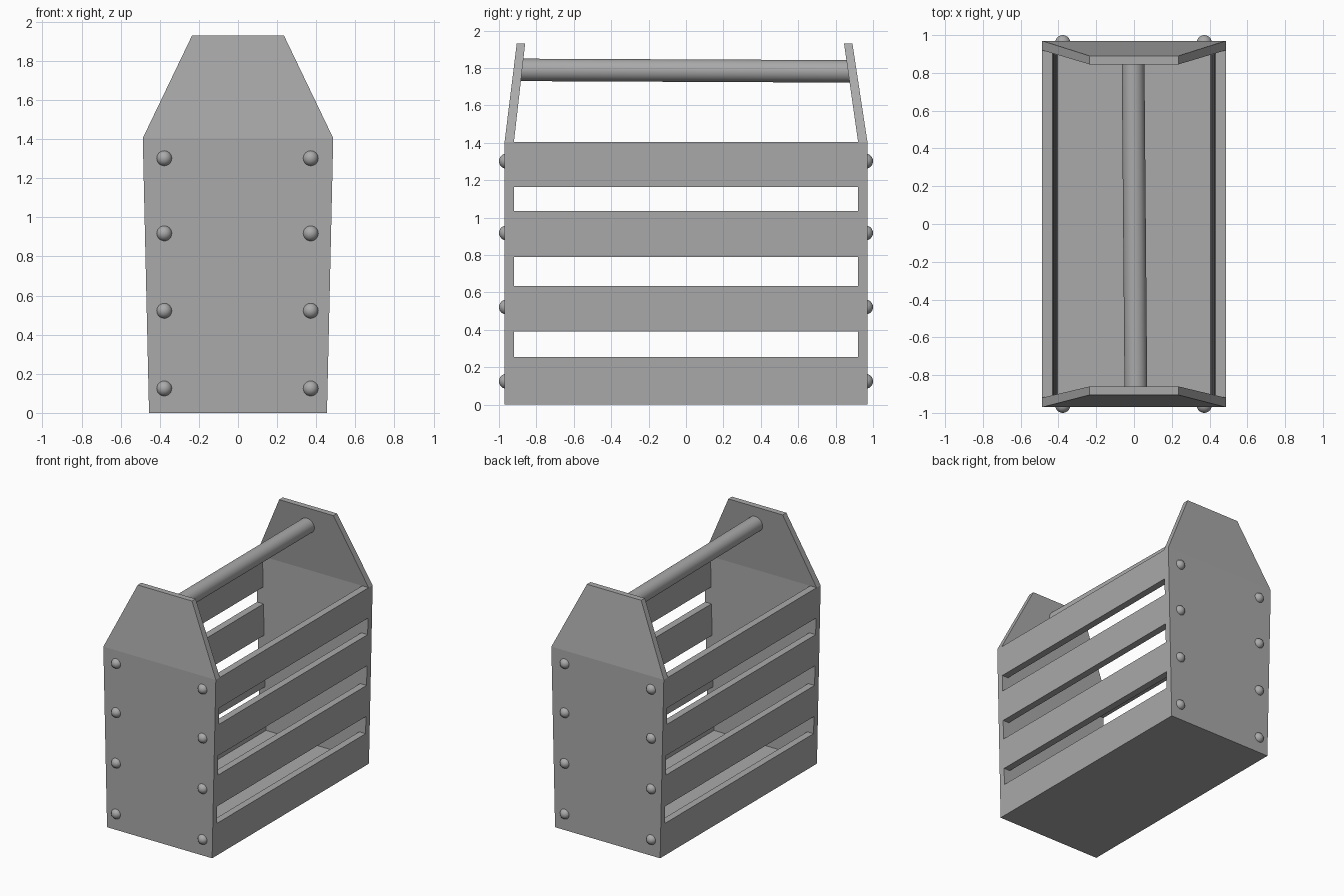
import bpy, bmesh, math
from mathutils import Vector

if "Cube" in bpy.data.objects:
    bpy.data.objects.remove(bpy.data.objects["Cube"], do_unlink=True)

# Single grey finish
grey = bpy.data.materials.new("grey")
grey.use_nodes = True
colour = (0.4, 0.4, 0.4, 1)
grey.diffuse_color = colour
grey.node_tree.nodes["Principled BSDF"].inputs["Base Color"].default_value = colour

SHOULDER, TOP = 1.405, 1.93
OUTER, INNER = 0.97, 0.92
BOARD = 0.055


def half_width(z):
    """Half width of the crate, which flares gently upward."""
    return 0.455 + 0.032 * z / SHOULDER


def loft(name, sections):
    """Solid through rectangles given as (z, x0, x1, y0, y1)."""
    bm = bmesh.new()
    rings = [[bm.verts.new((x, y, z)) for x, y in ((x0, y0), (x1, y0), (x1, y1), (x0, y1))]
             for z, x0, x1, y0, y1 in sections]
    for low, high in zip(rings, rings[1:]):
        for i in range(4):
            j = (i + 1) % 4
            bm.faces.new((low[i], low[j], high[j], high[i]))
    bm.faces.new(rings[0][::-1])
    bm.faces.new(rings[-1])
    bmesh.ops.recalc_face_normals(bm, faces=bm.faces)
    mesh = bpy.data.meshes.new(name)
    bm.to_mesh(mesh)
    bm.free()
    obj = bpy.data.objects.new(name, mesh)
    bpy.context.collection.objects.link(obj)
    mesh.materials.append(grey)


def smooth(name):
    obj = bpy.context.object
    obj.name = name
    obj.data.materials.append(grey)
    bpy.ops.object.shade_smooth_by_angle()


# End panels, with the tapered top leaning inward
for name, side, top_y in (("front_panel", -1, 0.905), ("back_panel", 1, 0.89)):
    rows = ((0, half_width(0), OUTER, INNER),
            (SHOULDER, half_width(SHOULDER), OUTER, INNER),
            (TOP, 0.235, top_y, top_y - 0.045))
    loft(name, [(z, -w, w, side * a, side * b) for z, w, a, b in rows])

# Floor
loft("floor", [(z, -half_width(z) + BOARD, half_width(z) - BOARD, -INNER, INNER)
               for z in (0, 0.05)])

# Side slats
for label, side in (("left", 1), ("right", -1)):
    for n, (z0, z1) in enumerate(((0, 0.255), (0.39, 0.635), (0.79, 1.035), (1.165, SHOULDER))):
        loft(f"{label}_slat_{n + 1}",
             [(z, side * (half_width(z) - BOARD), side * half_width(z), -INNER, INNER)
              for z in (z0, z1)])

# Round handle, set slightly askew
start, end = Vector((0.01, -0.89, 1.79)), Vector((-0.005, 0.88, 1.782))
axis = end - start
bpy.ops.mesh.primitive_cylinder_add(vertices=32, radius=0.06, depth=axis.length,
                                    location=(start + end) / 2,
                                    rotation=axis.to_track_quat('Z', 'Y').to_euler())
smooth("handle")

# Rivet heads on both end panels
for label, y in (("front", -1), ("back", 1)):
    for x in (-0.377, 0.372):
        for z in (0.125, 0.522, 0.918, 1.302):
            bpy.ops.mesh.primitive_uv_sphere_add(segments=24, ring_count=12, radius=0.04,
                                                 location=(x, y * 0.96, z),
                                                 rotation=(math.pi / 2, 0, 0))
            smooth(f"{label}_rivet")
